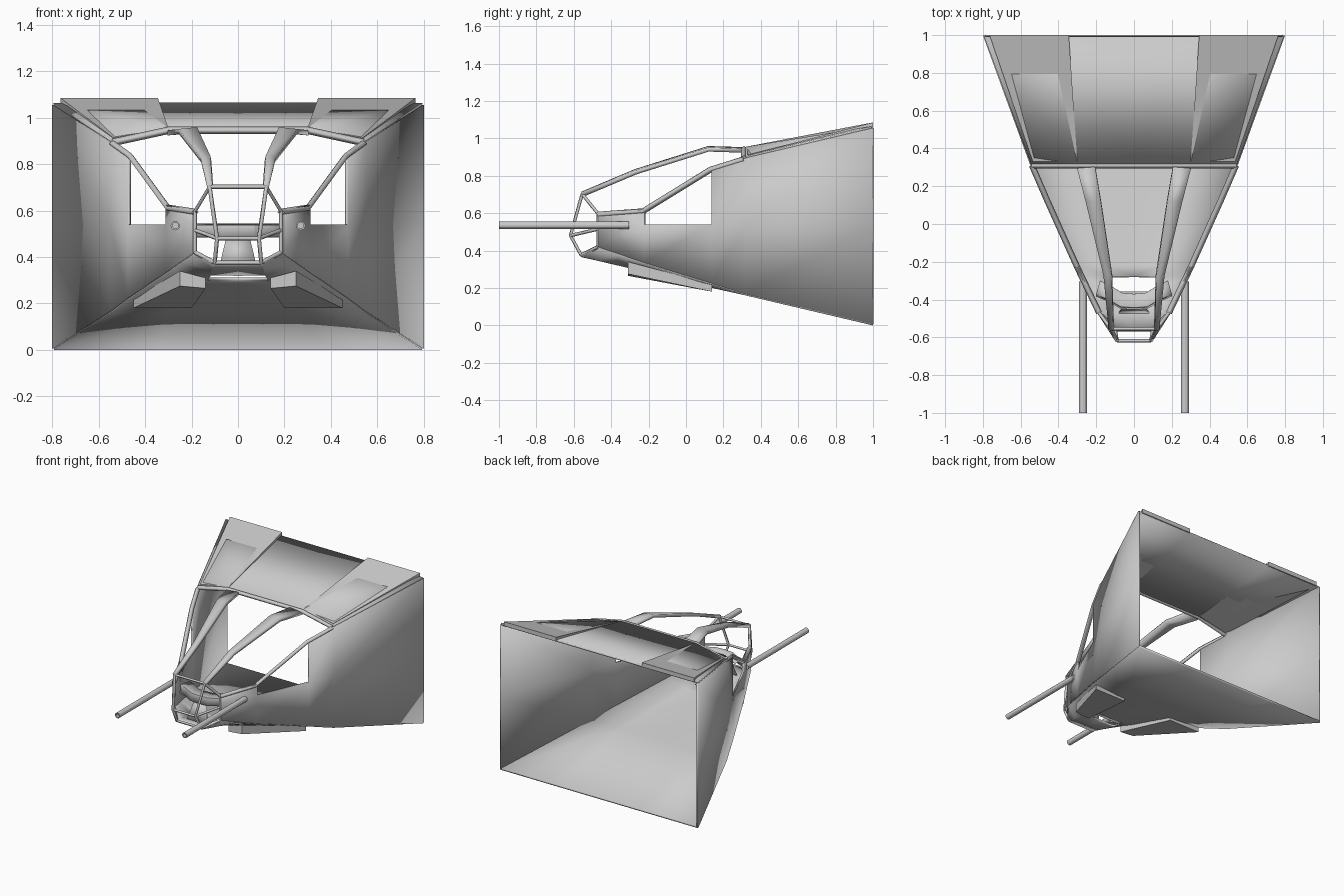
import bpy, bmesh, math

if "Cube" in bpy.data.objects:
    bpy.data.objects.remove(bpy.data.objects["Cube"])


def finish(name, bm, thick=0, mirror=True, smooth=True):
    bmesh.ops.recalc_face_normals(bm, faces=bm.faces)
    me = bpy.data.meshes.new(name)
    bm.to_mesh(me)
    bm.free()
    ob = bpy.data.objects.new(name, me)
    bpy.context.collection.objects.link(ob)
    if mirror:
        m = ob.modifiers.new("mirror", 'MIRROR')
        m.use_clip = True
    if thick:
        s = ob.modifiers.new("thickness", 'SOLIDIFY')
        s.thickness = thick
        s.offset = 0
    if smooth:
        bpy.context.view_layer.objects.active = ob
        ob.select_set(True)
        bpy.ops.object.shade_smooth_by_angle(angle=math.radians(25))
        ob.select_set(False)
    return ob


def sheet(name, rows, thick=0.014, skip=()):
    """Grid of points skinned into a thin mirrored plate; skip = open cells."""
    bm = bmesh.new()
    vs = [[bm.verts.new(p) for p in r] for r in rows]
    for i in range(len(vs) - 1):
        for j in range(len(vs[0]) - 1):
            if (i, j) not in skip:
                bm.faces.new((vs[i][j], vs[i][j+1], vs[i+1][j+1], vs[i+1][j]))
    return finish(name, bm, thick)


def loft(name, a, b):
    """Closed mirrored solid between two four-point ends."""
    bm = bmesh.new()
    va, vb = [[bm.verts.new(p) for p in e] for e in (a, b)]
    bm.faces.new(va)
    bm.faces.new(vb)
    for i in range(4):
        k = (i + 1) % 4
        bm.faces.new((va[i], va[k], vb[k], vb[i]))
    return finish(name, bm, smooth=False)


def bar(name, pts, r=0.012, both=True):
    """Four-sided frame bar along a path, on both sides if wanted."""
    for s in ((1, -1) if both else (1,)):
        cu = bpy.data.curves.new(name, 'CURVE')
        cu.dimensions = '3D'
        cu.bevel_depth = r
        cu.bevel_resolution = 0
        cu.use_fill_caps = True
        sp = cu.splines.new('POLY')
        sp.points.add(len(pts) - 1)
        for q, p in zip(sp.points, pts):
            q.co = (p[0] * s, p[1], p[2], 1)
        ob = bpy.data.objects.new(name, cu)
        bpy.context.collection.objects.link(ob)


# side walls: y, x, bottom z, window sill z, top z
wall = [(-.47, .185, .42, .54, .6), (-.22, .305, .335, .54, .625),
        (.14, .468, .225, .54, .845), (.32, .545, .167, .54, .895), (1, .793, .007, .54, 1.055)]
sheet("side_wall", [[(x, y, b), (x, y, m), (x, y, t)] for y, x, b, m, t in wall], skip={(1, 1)})

# floor with chamfered edges and a slot below the nose: y, inner x, centre z, edge x, edge z
floor = [(-.56, .1, .372, .105, .375), (-.47, .11, .352, .185, .42), (-.36, .115, .326, .238, .382),
         (-.28, .13, .306, .277, .355), (-.22, .15, .29, .305, .335),
         (.14, .25, .207, .468, .225), (.32, .3, .167, .545, .167), (1, .345, .007, .793, .007)]
sheet("floor", [[(0, y, z), (xi, y, z), (xe, y, ze)] for y, xi, z, xe, ze in floor], skip={(2, 0)})

# roof and raised rear corner plates
sheet("roof", [[(0, .32, .948), (.3, .32, .948), (.545, .32, .897)],
               [(0, .993, 1.057), (.345, .993, 1.057), (.793, .993, 1.057)]])
loft("roof_plate",
     [(.3, .33, .94), (.535, .33, .895), (.535, .33, .912), (.3, .33, .957)],
     [(.345, 1, 1.055), (.765, 1, 1.055), (.765, 1, 1.085), (.345, 1, 1.085)])

# belly plates
loft("belly_plate",
     [(.14, -.31, .31), (.25, -.31, .34), (.25, -.31, .275), (.14, -.31, .265)],
     [(.2, .14, .21), (.45, .14, .22), (.45, .14, .18), (.2, .14, .18)])

# canopy struts: y, inner x, outer x, z
strut = [(-.555, .108, .132, .705), (-.27, .117, .16, .825), (.12, .175, .255, .948), (.31, .207, .305, .942)]
sheet("canopy_strut", [[(a, y, z), (b, y, z - .008)] for y, a, b, z in strut], 0.022)

# canopy rim, rear arch and nose frame
rim = [(.54, .31, .888), (.462, .13, .832), (.3, -.23, .61), (.185, -.47, .592)]
bar("canopy_rim", rim, 0.016)
bar("rear_arch", [(0, .31, .945), (.3, .31, .945), (.54, .31, .893)], 0.016)
top, mid, low = (.122, -.555, .702), (.09, -.618, .48), (.1, -.56, .375)
bar("nose_upright", [top, mid, low], 0.01)
bar("nose_top_side", [top, (.185, -.47, .597)], 0.01)
bar("nose_mid_side", [mid, (.185, -.47, .515)], 0.009)
bar("nose_low_side", [low, (.185, -.47, .42)], 0.01)
bar("nose_post", [(.185, -.47, .6), (.185, -.47, .42)], 0.009)
for n, p in (("nose_top_bar", top), ("nose_mid_bar", mid), ("nose_low_bar", low)):
    bar(n, [p, (-p[0], p[1], p[2])], 0.009, both=False)

# curved dashboard and its pedestal
dash = [(0, -.44), (.07, -.435), (.13, -.4), (.2, -.37)]
sheet("dashboard", [[(x, y - .01, .485), (x, y, .535), (x * .9, y + .07, .54)] for x, y in dash], 0.008)
sheet("pedestal", [[(0, -.47, .36), (.08, -.47, .36)], [(0, -.43, .485), (.05, -.43, .485)]], 0.008)

# gun barrels with a shallow bore at the muzzle
for s in (1, -1):
    bm = bmesh.new()
    n = 12
    rings = [[bm.verts.new((s * .27 + r * math.cos(2 * math.pi * i / n), y,
                            .535 + r * math.sin(2 * math.pi * i / n))) for i in range(n)]
             for r, y in ((.02, -.305), (.02, -1), (.013, -1), (.013, -.95))]
    for a, b in zip(rings, rings[1:]):
        for i in range(n):
            k = (i + 1) % n
            bm.faces.new((a[i], a[k], b[k], b[i]))
    bm.faces.new(rings[0])
    bm.faces.new(rings[-1])
    finish("gun_barrel", bm, mirror=False)
